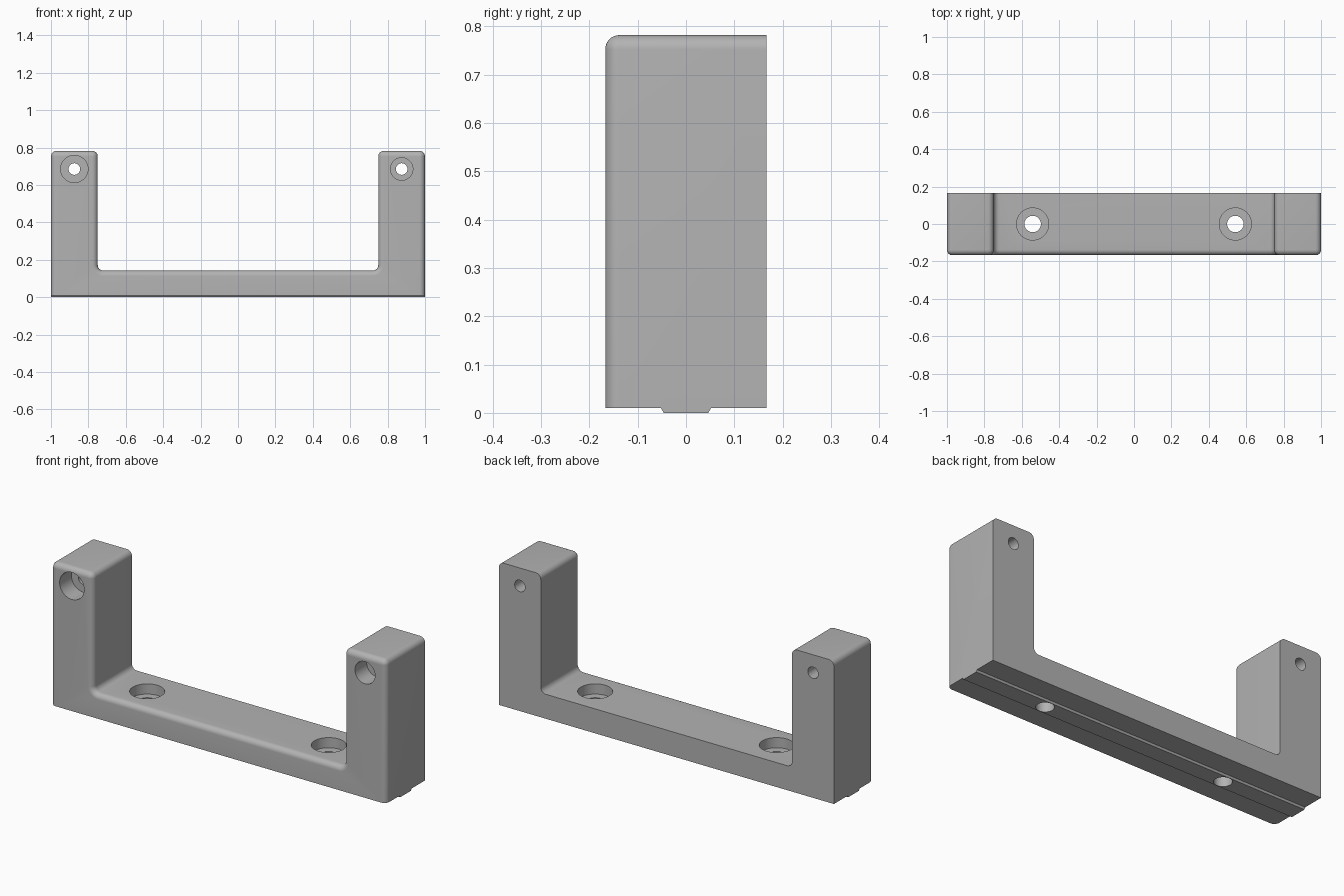
import bpy, bmesh, math
from mathutils import Vector, Matrix

cube = bpy.data.objects.get("Cube")
if cube:
    bpy.data.objects.remove(cube)

grey = bpy.data.materials.new("plain grey")
grey.use_nodes = True
grey.diffuse_color = (0.45, 0.45, 0.45, 1)
grey.node_tree.nodes["Principled BSDF"].inputs["Base Color"].default_value = grey.diffuse_color

BASE, TOP, BEAM_TOP = 0.01, 0.782, 0.142
OUTER, INNER = 1.0, 0.75
DEPTH = 0.167
CORNER, FILLET = 0.03, 0.029


def make_object(name, bm):
    bmesh.ops.recalc_face_normals(bm, faces=bm.faces)
    mesh = bpy.data.meshes.new(name)
    bm.to_mesh(mesh)
    bm.free()
    obj = bpy.data.objects.new(name, mesh)
    bpy.context.collection.objects.link(obj)
    mesh.materials.append(grey)
    return obj


def arc(cx, cz, r, start, end, steps=8):
    angles = [math.radians(start + (end - start) * i / steps) for i in range(steps + 1)]
    return [(cx + r * math.cos(a), cz + r * math.sin(a)) for a in angles]


def u_profile(inset):
    """Right half of the U outline, moved inwards, then mirrored."""
    convex = CORNER - inset
    concave = CORNER + inset
    half = [(OUTER - inset, BASE)]
    half += arc(OUTER - CORNER, TOP - CORNER, convex, 0, 90)
    half += arc(INNER + CORNER, TOP - CORNER, convex, 90, 180)
    half += arc(INNER - CORNER, BEAM_TOP + CORNER, concave, 0, -90)
    return half + [(-x, z) for x, z in reversed(half)]


# Bracket body: stacked outlines with a rounded front edge
layers = [(0, DEPTH)]
for i in range(9):
    a = math.pi / 2 * i / 8
    layers.append((FILLET * (1 - math.cos(a)), -DEPTH + FILLET * (1 - math.sin(a))))
bm = bmesh.new()
rings = [[bm.verts.new((x, y, z)) for x, z in u_profile(inset)] for inset, y in layers]
for a, b in zip(rings, rings[1:]):
    for i in range(len(a)):
        j = (i + 1) % len(a)
        bm.faces.new((a[i], a[j], b[j], b[i]))
bm.faces.new(rings[0])
bm.faces.new(rings[-1])
bracket = make_object("bracket", bm)

# Locating ridge along the underside
bm = bmesh.new()
section = [(-0.052, BASE), (-0.046, 0), (0.046, 0), (0.052, BASE)]
ends = [[bm.verts.new((x, y, z)) for y, z in section] for x in (-OUTER, OUTER)]
for i in range(4):
    j = (i + 1) % 4
    bm.faces.new((ends[0][i], ends[0][j], ends[1][j], ends[1][i]))
for end in ends:
    bm.faces.new(end)
ridge = make_object("underside_ridge", bm)


def stepped_cutter(name, surface, inward, bore, sink, sink_depth):
    """Screw hole with a wide counterbore, starting on a surface point."""
    bm = bmesh.new()
    steps = [(sink, -0.1), (sink, sink_depth), (bore, sink_depth), (bore, 0.5)]
    turn = Vector((0, 0, 1)).rotation_difference(Vector(inward)).to_matrix().to_4x4()
    place = Matrix.Translation(surface) @ turn
    count = 40
    loops = []
    for r, h in steps:
        loops.append([bm.verts.new(place @ Vector((r * math.cos(t), r * math.sin(t), h)))
                      for t in (math.tau * k / count for k in range(count))])
    for a, b in zip(loops, loops[1:]):
        for i in range(count):
            j = (i + 1) % count
            bm.faces.new((a[i], a[j], b[j], b[i]))
    bm.faces.new(loops[0])
    bm.faces.new(loops[-1])
    return make_object(name, bm)


front, down = (0, 1, 0), (0, 0, -1)
cutters = [
    stepped_cutter("right_arm_hole", (-0.875, -DEPTH, 0.685), front, 0.031, 0.073, 0.1),
    stepped_cutter("left_arm_hole", (0.875, -DEPTH, 0.685), front, 0.031, 0.06, 0.1),
    stepped_cutter("right_beam_hole", (-0.542, 0, BEAM_TOP), down, 0.044, 0.086, 0.055),
    stepped_cutter("left_beam_hole", (0.542, 0, BEAM_TOP), down, 0.044, 0.086, 0.055),
]

# Join the ridge and drill the holes
bpy.context.view_layer.objects.active = bracket
bpy.ops.object.select_all(action="DESELECT")
bracket.select_set(True)
for tool in [ridge] + cutters:
    mod = bracket.modifiers.new(tool.name, "BOOLEAN")
    mod.operation = "UNION" if tool is ridge else "DIFFERENCE"
    mod.solver = "EXACT"
    mod.object = tool
    bpy.ops.object.modifier_apply(modifier=mod.name)
    bpy.data.objects.remove(tool)

bpy.ops.object.shade_smooth_by_angle(angle=math.radians(30))
